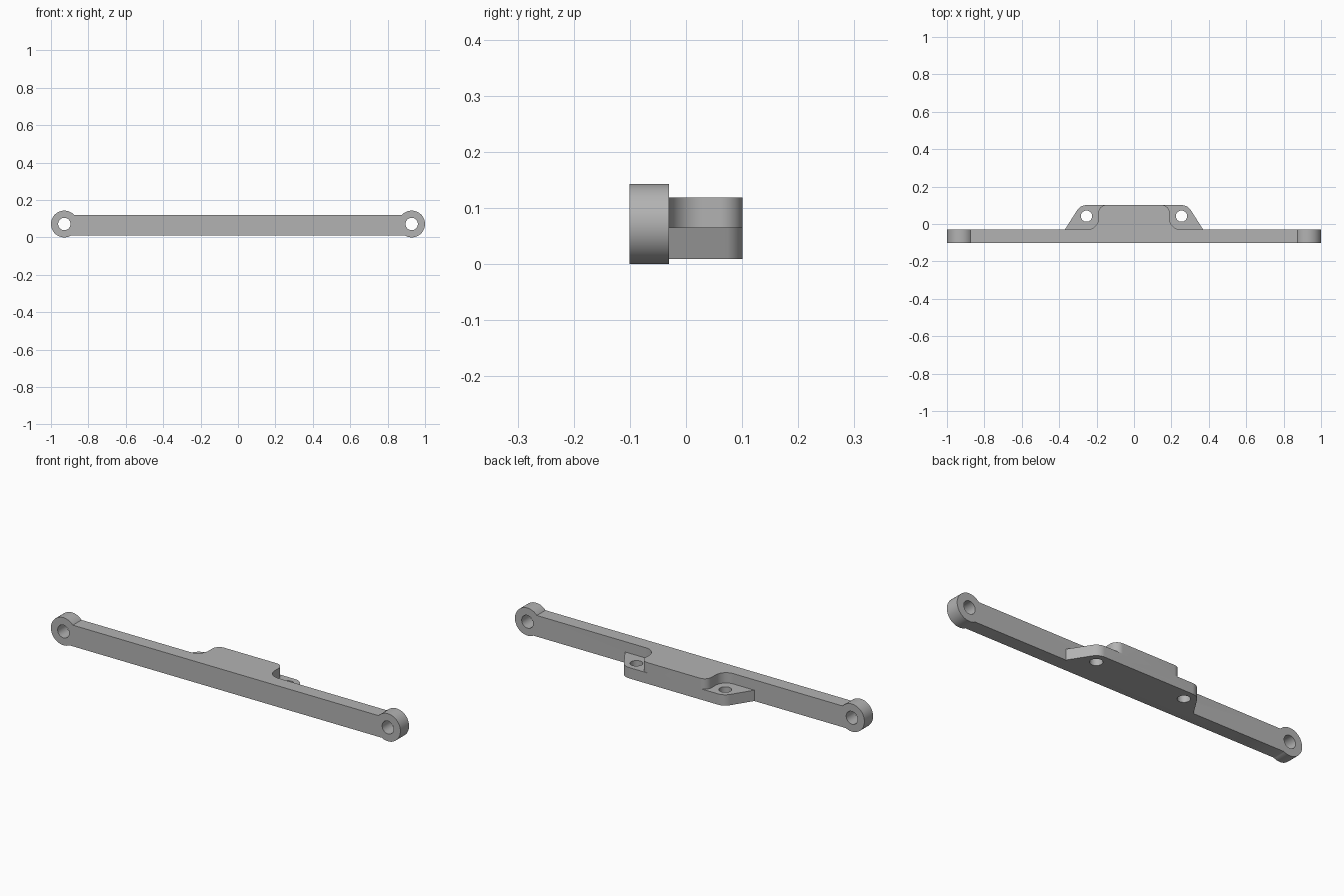
import bpy, bmesh, math

cube = bpy.data.objects.get("Cube")
if cube:
    bpy.data.objects.remove(cube, do_unlink=True)

grey = bpy.data.materials.new("plain grey")
grey.use_nodes = True
grey.diffuse_color = (0.45, 0.45, 0.45, 1)
grey.node_tree.nodes["Principled BSDF"].inputs["Base Color"].default_value = (0.45, 0.45, 0.45, 1)

BOTTOM, TOP, STEP = 0.009, 0.1185, 0.065
FRONT, BACK, DEPTH = -0.101, -0.03, 0.101
BOSS_X, BOSS_R = 0.9285, 0.0715
HOLE_X, HOLE_Y = 0.254, 0.042


def arc(cx, cy, r, start, end, n=16):
    steps = [math.radians(start + (end - start) * i / n) for i in range(n + 1)]
    return [(cx + r * math.cos(a), cy + r * math.sin(a)) for a in steps]


def mirrored(half):
    return half + [(-x, y) for x, y in reversed(half)]


def prism(name, outline, low, high, axis="z"):
    """Extrude an outline along z, or an xz outline along y."""
    place = (lambda p, d: (p[0], p[1], d)) if axis == "z" else (lambda p, d: (p[0], d, p[1]))
    bm = bmesh.new()
    a = [bm.verts.new(place(p, low)) for p in outline]
    b = [bm.verts.new(place(p, high)) for p in outline]
    bm.faces.new(a)
    bm.faces.new(b)
    for i in range(len(a)):
        j = (i + 1) % len(a)
        bm.faces.new((a[i], a[j], b[j], b[i]))
    bmesh.ops.recalc_face_normals(bm, faces=bm.faces)
    mesh = bpy.data.meshes.new(name)
    bm.to_mesh(mesh)
    bm.free()
    mesh.materials.append(grey)
    obj = bpy.data.objects.new(name, mesh)
    bpy.context.collection.objects.link(obj)
    return obj


def combine(target, tool, operation):
    mod = target.modifiers.new(operation, "BOOLEAN")
    mod.operation, mod.solver, mod.object = operation, "EXACT", tool
    bpy.context.view_layer.objects.active = target
    bpy.ops.object.modifier_apply(modifier=mod.name)
    bpy.data.objects.remove(tool, do_unlink=True)


# Long bar with a round boss at each end
low = math.degrees(math.asin((BOTTOM - BOSS_R) / BOSS_R))
high = math.degrees(math.asin((TOP - BOSS_R) / BOSS_R))
end = arc(BOSS_X, BOSS_R, BOSS_R, -180 - low, 180 - high, 56)
link = prism("mounting_link", mirrored(end), FRONT, BACK, "y")

# Low pad with slanted sides and corners rounded around the bolt holes
pad = [(0.37, -0.06), (0.37, BACK)] + arc(HOLE_X, HOLE_Y, DEPTH - HOLE_Y, 32, 90)
combine(link, prism("pad", mirrored(pad), BOTTOM, STEP), "UNION")

# Raised centre block, blended into the bar
block = [(0.25, -0.06)] + arc(0.25, 0.03, 0.06, 270, 180) + arc(0.15, DEPTH - 0.04, 0.04, 0, 90)
combine(link, prism("block", mirrored(block), 0.03, TOP), "UNION")

# Boss holes and bolt holes
for side in (-1, 1):
    combine(link, prism("boss_hole", arc(side * BOSS_X, BOSS_R, 0.033, 0, 352.5, 47),
                        -0.2, 0.2, "y"), "DIFFERENCE")
    combine(link, prism("bolt_hole", arc(side * HOLE_X, HOLE_Y, 0.03, 0, 352.5, 47),
                        -0.1, 0.3), "DIFFERENCE")

# Smooth curved walls, sharp edges
bpy.ops.object.select_all(action="DESELECT")
link.select_set(True)
bpy.context.view_layer.objects.active = link
bpy.ops.object.shade_smooth_by_angle(angle=math.radians(30))
